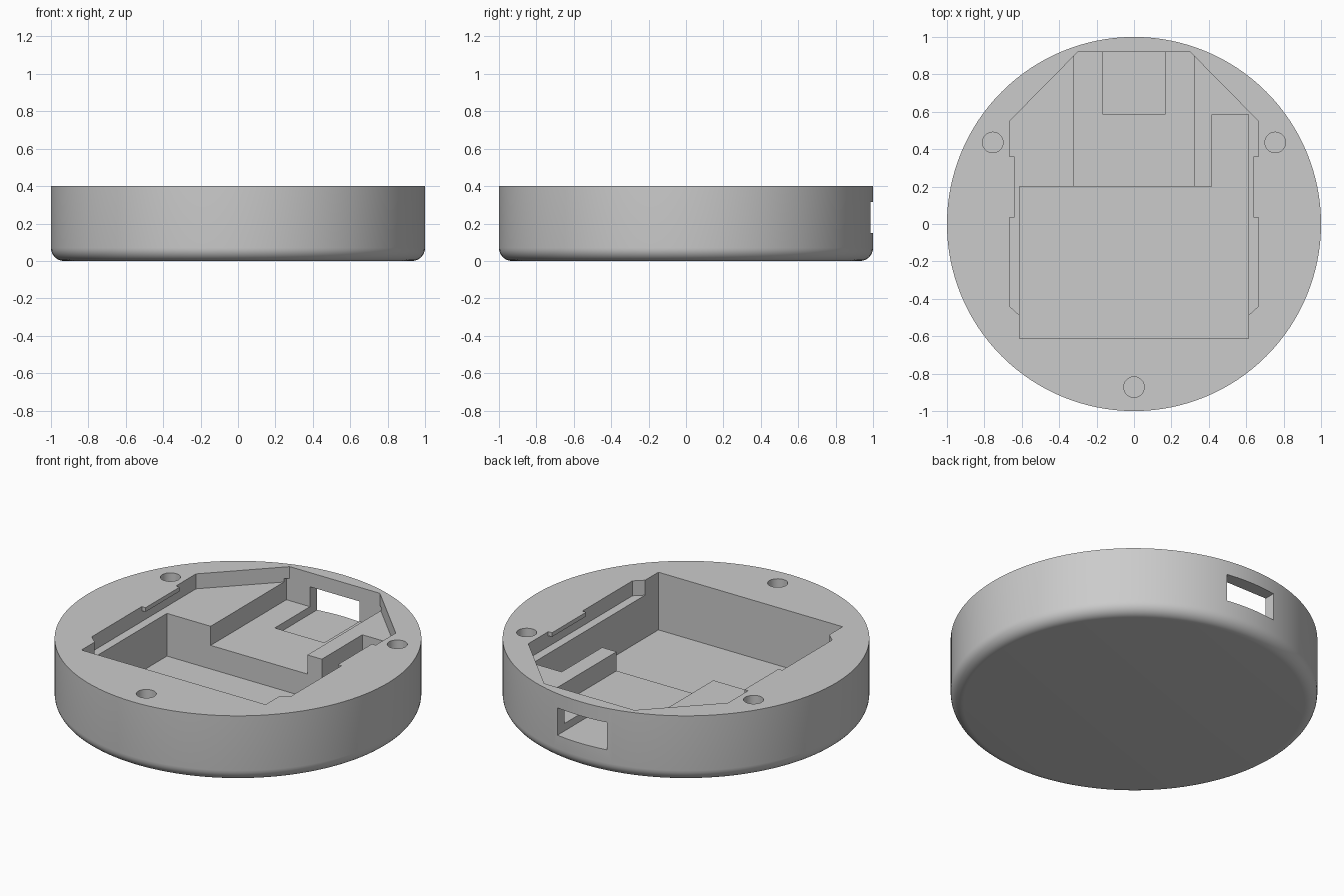
import bpy
import bmesh
import math

if "Cube" in bpy.data.objects:
    bpy.data.objects.remove(bpy.data.objects["Cube"], do_unlink=True)

HEIGHT = 0.4
SHELF = 0.31      # ledge under the rim
MID = 0.195       # floor of the middle tray
FLOOR = 0.053     # floor of the deep pocket
FILLET = 0.07
ABOVE = 0.6       # cutters reach past the top face

grey = bpy.data.materials.new("plain_grey")
grey.use_nodes = True
grey.diffuse_color = (0.6, 0.6, 0.6, 1)
grey.node_tree.nodes["Principled BSDF"].inputs["Base Color"].default_value = (0.6, 0.6, 0.6, 1)


def make_object(name, bm):
    bmesh.ops.recalc_face_normals(bm, faces=bm.faces)
    mesh = bpy.data.meshes.new(name)
    bm.to_mesh(mesh)
    bm.free()
    mesh.materials.append(grey)
    obj = bpy.data.objects.new(name, mesh)
    bpy.context.collection.objects.link(obj)
    return obj


def prism(name, outline, z0, z1):
    bm = bmesh.new()
    face = bm.faces.new([bm.verts.new((x, y, z0)) for x, y in outline])
    grown = bmesh.ops.extrude_face_region(bm, geom=[face])["geom"]
    tops = [v for v in grown if isinstance(v, bmesh.types.BMVert)]
    bmesh.ops.translate(bm, vec=(0, 0, z1 - z0), verts=tops)
    return make_object(name, bm)


def box(name, x0, x1, y0, y1, z0, z1):
    return prism(name, [(x0, y0), (x1, y0), (x1, y1), (x0, y1)], z0, z1)


def circle(cx, cy, r, n):
    return [(cx + r * math.cos(math.tau * i / n), cy + r * math.sin(math.tau * i / n))
            for i in range(n)]


# Round body with a filleted bottom edge
bm = bmesh.new()
rings = [(1, HEIGHT)]
for i in range(9):
    a = math.pi / 2 * i / 8
    rings.append((1 - FILLET + FILLET * math.cos(a), FILLET - FILLET * math.sin(a)))
loops = [[bm.verts.new((x, y, z)) for x, y in circle(0, 0, r, 128)] for r, z in rings]
for upper, lower in zip(loops, loops[1:]):
    for i in range(len(upper)):
        j = (i + 1) % len(upper)
        bm.faces.new((upper[i], lower[i], lower[j], upper[j]))
bm.faces.new(loops[0])
bm.faces.new(loops[-1])
body = make_object("round_case", bm)

# Stepped recess outline, mirrored, narrowed where the retaining tabs sit
half = [(0.30, 0.92), (0.665, 0.55), (0.665, 0.36), (0.64, 0.36), (0.64, 0.035),
        (0.665, 0.035), (0.665, -0.44), (0.61, -0.49), (0.5, -0.6)]
outline = half + [(-x, y) for x, y in reversed(half)]

cutters = [
    prism("board_recess", outline, SHELF, ABOVE),
    box("deep_pocket", -0.613, 0.613, -0.613, 0.2, FLOOR, ABOVE),
    box("side_pocket", 0.418, 0.613, 0.1, 0.585, FLOOR, SHELF + 0.02),
    box("middle_tray", -0.322, 0.322, 0.1, 0.92, MID, SHELF + 0.02),
    box("port_window", -0.165, 0.165, 0.585, 1.1, 0.15, 0.315),
]

# Gaps below the two retaining tabs
for side in (-1, 1):
    xs = sorted((side * 0.6, side * 0.665))
    cutters.append(box("tab_gap", *xs, 0.035, 0.36, SHELF, 0.375))

# Three screw holes
for angle in (30, 150, 270):
    a = math.radians(angle)
    ring = circle(0.872 * math.cos(a), 0.872 * math.sin(a), 0.055, 32)
    cutters.append(prism("screw_hole", ring, 0.15, ABOVE))

# Cut everything out and bake the result
for cutter in cutters:
    mod = body.modifiers.new(cutter.name, "BOOLEAN")
    mod.operation = "DIFFERENCE"
    mod.solver = "EXACT"
    mod.object = cutter
    cutter.hide_render = True

bpy.context.view_layer.update()
baked = bpy.data.meshes.new_from_object(body.evaluated_get(bpy.context.evaluated_depsgraph_get()))
body.modifiers.clear()
body.data = baked
baked.materials.clear()
baked.materials.append(grey)
baked.polygons.foreach_set("material_index", [0] * len(baked.polygons))
for cutter in cutters:
    bpy.data.objects.remove(cutter, do_unlink=True)

# Smooth curved walls, sharp corners
bpy.ops.object.select_all(action="DESELECT")
body.select_set(True)
bpy.context.view_layer.objects.active = body
bpy.ops.object.shade_smooth_by_angle(angle=math.radians(30))
